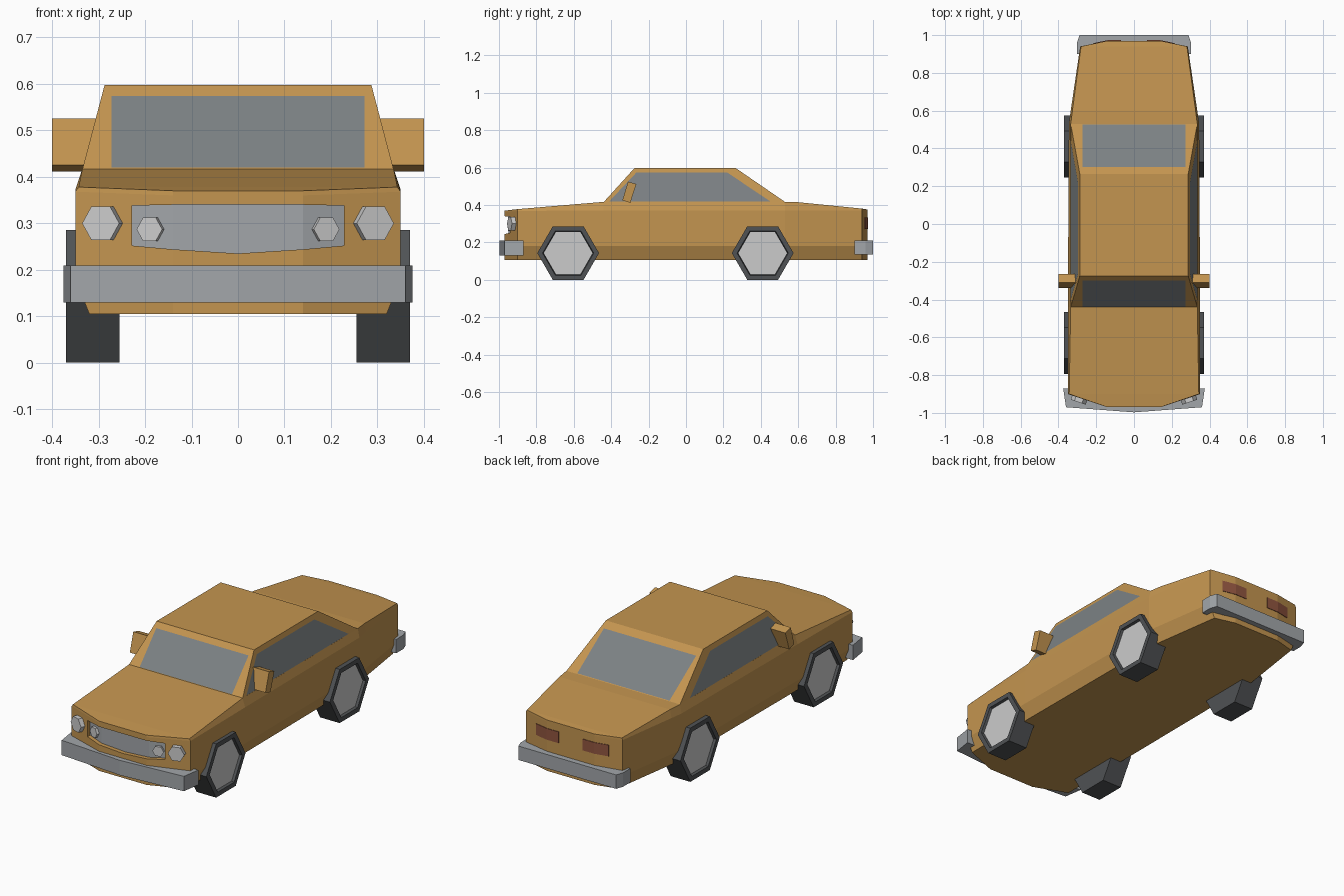
import bpy, bmesh
from math import cos, sin, pi
from mathutils import Vector

if "Cube" in bpy.data.objects:
    bpy.data.objects.remove(bpy.data.objects["Cube"])


def material(name, rgb):
    m = bpy.data.materials.new(name)
    m.diffuse_color = (*rgb, 1)
    m.use_nodes = True
    m.node_tree.nodes["Principled BSDF"].inputs["Base Color"].default_value = m.diffuse_color
    return m


PAINT = material("tan paint", (0.55, 0.30, 0.08))
GLASS = material("dark glass", (0.20, 0.22, 0.23))
TYRE = material("rubber", (0.08, 0.085, 0.09))
CHROME = material("chrome", (0.36, 0.38, 0.40))
LAMP = material("lamp", (0.55, 0.55, 0.55))
RED = material("tail lamp", (0.28, 0.09, 0.05))


def make(name, verts, faces, mat, mirror=False):
    me = bpy.data.meshes.new(name)
    me.from_pydata([tuple(v) for v in verts], [], faces)
    bm = bmesh.new()
    bm.from_mesh(me)
    bmesh.ops.recalc_face_normals(bm, faces=bm.faces)
    bm.to_mesh(me)
    bm.free()
    ob = bpy.data.objects.new(name, me)
    bpy.context.collection.objects.link(ob)
    if mat:
        me.materials.append(mat)
    if mirror:
        ob.modifiers.new("Mirror", 'MIRROR').use_axis[0] = True
    return ob


def loft(name, rings, mat, caps=(True, True), mirror=False):
    """Join equal-length closed rings of points, capping the chosen ends."""
    n = len(rings[0])
    faces = [(r * n + i, r * n + (i + 1) % n, (r + 1) * n + (i + 1) % n, (r + 1) * n + i)
             for r in range(len(rings) - 1) for i in range(n)]
    if caps[0]:
        faces.append(tuple(range(n)))
    if caps[1]:
        faces.append(tuple(range((len(rings) - 1) * n, len(rings) * n)))
    return make(name, [p for r in rings for p in r], faces, mat, mirror)


def hexagon(centre, axis, r):
    """Six points around a horizontal axis, corners pointing sideways."""
    side = Vector(axis).normalized().cross(Vector((0, 0, 1)))
    return [Vector(centre) + side * r * cos(i * pi / 3) + Vector((0, 0, r * sin(i * pi / 3)))
            for i in range(6)]


# Lower body: y, half width, half width of top edge, top height
stations = [(-0.97, 0.14, 0.14, 0.37), (-0.90, 0.35, 0.343, 0.378), (-0.44, 0.35, 0.335, 0.417),
            (0.53, 0.345, 0.335, 0.417), (0.60, 0.335, 0.326, 0.415), (0.94, 0.285, 0.28, 0.381),
            (0.97, 0.14, 0.14, 0.376)]
rings = []
for y, w, wt, zt in stations:
    wb = w if w < 0.2 else w - 0.03
    half = [(wb, 0.105), (w, 0.18), (w, min(zt - 0.01, 0.372)), (wt, zt)]
    rings.append([(x, y, z) for x, z in half] + [(-x, y, z) for x, z in reversed(half)])
body = loft("body", rings, PAINT)


# Grille recess that follows the bent nose
def nose(x):
    return -0.97 + max(0, abs(x) - 0.14) / 3


columns = [(-0.228, 0.252, 0.338), (-0.14, 0.244, 0.34), (0, 0.235, 0.34),
           (0.14, 0.244, 0.34), (0.228, 0.252, 0.338)]
cut = loft("grille_cutter", [[(x, -1.1, lo), (x, -1.1, hi), (x, nose(x) + 0.025, hi),
                              (x, nose(x) + 0.025, lo)] for x, lo, hi in columns], None)
cut.hide_render = True
cut.hide_viewport = True
mod = body.modifiers.new("Recess", 'BOOLEAN')
mod.object = cut
mod.operation = 'DIFFERENCE'
mod.solver = 'EXACT'
loft("grille", [[(x, nose(x) + d, z) for d, z in ((0.022, lo), (0.022, hi), (0.03, hi), (0.03, lo))]
                for x, lo, hi in columns], CHROME)

# Cabin
cabin_base = [(0.335, -0.44, 0.416), (0.335, 0.53, 0.416), (-0.335, 0.53, 0.416), (-0.335, -0.44, 0.416)]
cabin_top = [(0.287, -0.275, 0.598), (0.287, 0.265, 0.598), (-0.287, 0.265, 0.598), (-0.287, -0.275, 0.598)]
loft("cabin", [cabin_base, cabin_top], PAINT, caps=(False, True))


# Windows: flat panes lying just outside the cabin panels
def slope(a, b, z, off):
    return a + (b - a) * (z - 0.416) / 0.182 + off


LO, HI = 0.42, 0.574
for name, a, b, off in (("windshield", -0.44, -0.275, -0.003), ("rear_window", 0.53, 0.265, 0.003)):
    make(name, [(x, slope(a, b, z, off), z) for x, z in
                ((-0.272, LO), (0.272, LO), (0.272, HI), (-0.272, HI))], [(0, 1, 2, 3)], GLASS)
make("side_window", [(slope(0.335, 0.287, z, 0.003), y, z) for y, z in
                     ((-0.41, LO), (0.45, LO), (0.22, HI), (-0.265, HI))], [(0, 1, 2, 3)], GLASS, True)

# Door mirrors
tilted = [(-0.31, 0.525), (-0.265, 0.512), (-0.298, 0.412), (-0.34, 0.425)]
loft("door_mirror", [[(x, y, z) for y, z in tilted] for x in (0.30, 0.40)], PAINT, mirror=True)

# Bumpers
front = [(0.375, -0.87), (0.36, -0.97), (0, -0.997), (-0.36, -0.97), (-0.375, -0.87),
         (-0.33, -0.87), (0, -0.94), (0.33, -0.87)]
rear = [(0.302, 0.90), (0.302, 0.96), (0.288, 1.0), (-0.288, 1.0), (-0.302, 0.96), (-0.302, 0.90)]
for name, outline, lo in (("front_bumper", front, 0.13), ("rear_bumper", rear, 0.135)):
    loft(name, [[(x, y, z) for x, y in outline] for z in (lo, 0.209)], CHROME)

# Wheels: six-sided tyre with a sunken hub
for name, y in (("front", -0.63), ("rear", 0.41)):
    loft(name + "_tyre", [hexagon((x, y, 0.143), (1, 0, 0), r) for x, r in
                          ((0.255, 0.165), (0.37, 0.165), (0.37, 0.137), (0.355, 0.132))],
         TYRE, mirror=True)
    loft(name + "_hub", [hexagon((x, y, 0.143), (1, 0, 0), 0.131) for x in (0.35, 0.358)],
         LAMP, mirror=True)

# Headlights on the angled corners, small lamps within the grille
out = Vector((0.316, -0.949, 0))
base = Vector((0.288, nose(0.288), 0.30))
loft("headlight", [hexagon(base + out * d, out, 0.042) for d in (-0.01, 0.024)], LAMP, mirror=True)
base = Vector((0.187, nose(0.187) + 0.02, 0.287))
loft("grille_lamp", [hexagon(base + out * d, out, 0.029) for d in (-0.005, 0.012)], LAMP, mirror=True)

# Tail lights wrapped around the bend of the tail
loft("tail_light", [[(x, y + d, z) for d, z in ((-0.005, 0.272), (0.003, 0.272), (0.003, 0.332), (-0.005, 0.332))]
                    for x, y in ((0.07, 0.97), (0.14, 0.97), (0.215, 0.9545))], RED, mirror=True)
